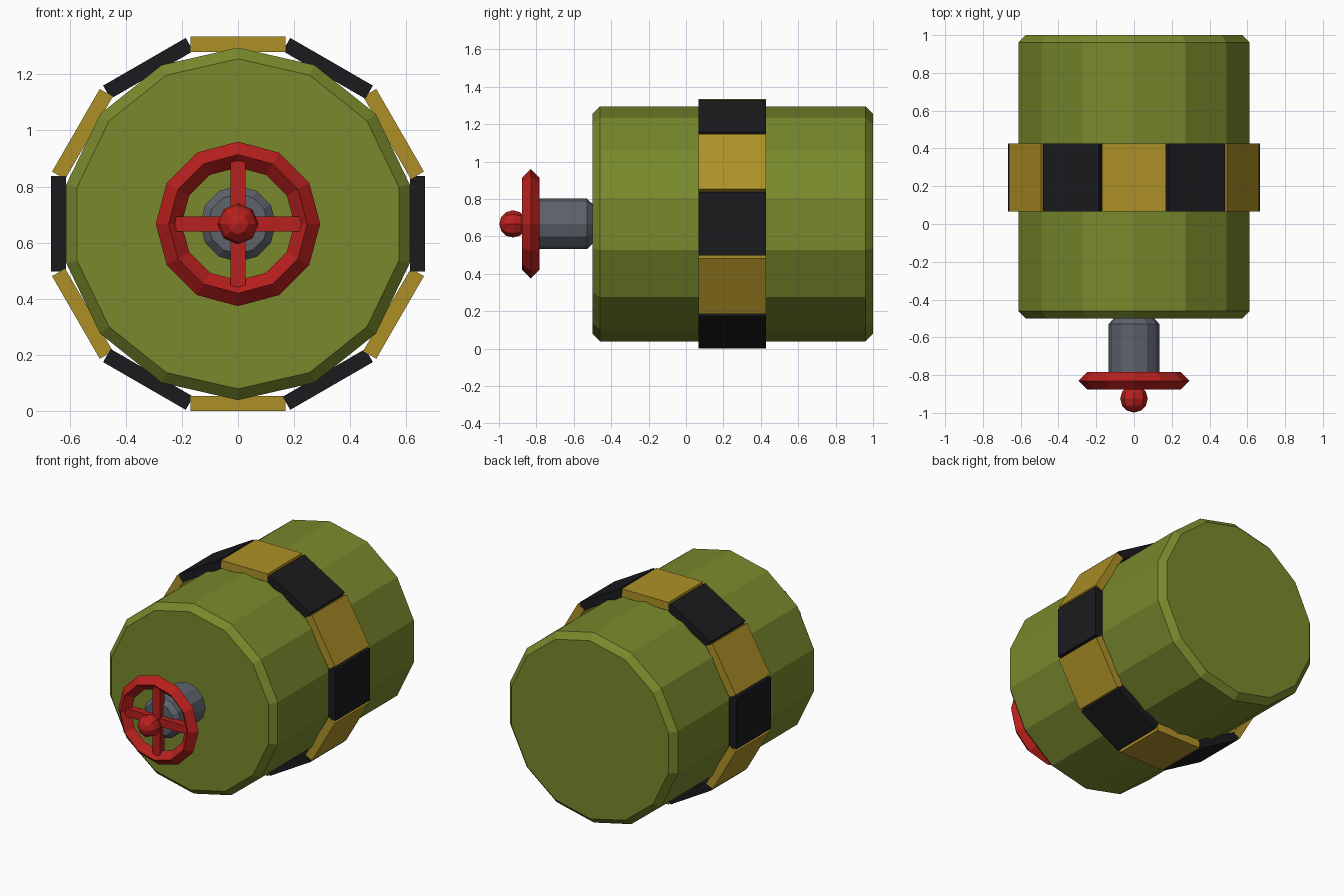
import bpy, bmesh
from math import sin, cos, pi, radians
from mathutils import Matrix, Vector

if "Cube" in bpy.data.objects:
    bpy.data.objects.remove(bpy.data.objects["Cube"])

CZ = 0.667  # height of the common axis, which runs along y


def material(name, rgb):
    m = bpy.data.materials.new(name)
    m.diffuse_color = (*rgb, 1)
    m.use_nodes = True
    m.node_tree.nodes["Principled BSDF"].inputs["Base Color"].default_value = m.diffuse_color
    return m


OLIVE = material("olive_paint", (0.19, 0.25, 0.025))
YELLOW = material("yellow_paint", (0.42, 0.28, 0.02))
BLACK = material("black_paint", (0.011, 0.011, 0.013))
RED = material("red_paint", (0.48, 0.014, 0.012))
STEEL = material("steel", (0.11, 0.125, 0.15))


def finish(name, bm, mat):
    bmesh.ops.recalc_face_normals(bm, faces=bm.faces)
    mesh = bpy.data.meshes.new(name)
    bm.to_mesh(mesh)
    bm.free()
    mesh.materials.append(mat)
    ob = bpy.data.objects.new(name, mesh)
    bpy.context.collection.objects.link(ob)
    return ob


def lathe(name, profile, sides, mat, closed=False):
    """Spin (radius, y) points around the axis; closed makes a ring, else ends are capped."""
    bm = bmesh.new()
    rings = [[bm.verts.new((r * sin(2 * pi * i / sides), y, CZ + r * cos(2 * pi * i / sides)))
              for i in range(sides)] for r, y in profile]
    pairs = list(zip(rings, rings[1:]))
    if closed:
        pairs.append((rings[-1], rings[0]))
    else:
        bm.faces.new(rings[0])
        bm.faces.new(rings[-1])
    for a, b in pairs:
        for i in range(sides):
            j = (i + 1) % sides
            bm.faces.new((a[i], a[j], b[j], b[i]))
    return finish(name, bm, mat)


def box(name, size, offset, angle, mat):
    """Box placed at an offset from the axis, then turned around the axis."""
    bm = bmesh.new()
    bmesh.ops.create_cube(bm, size=1)
    bm.transform(Matrix.Translation((0, 0, CZ)) @ Matrix.Rotation(angle, 4, 'Y')
                 @ Matrix.Translation(offset) @ Matrix.Diagonal((*size, 1)))
    return finish(name, bm, mat)


# Drum and valve stem, both chamfered at the ends
lathe("drum", [(0.588, -0.5), (0.628, -0.46), (0.628, 0.96), (0.588, 1.0)], 14, OLIVE)
lathe("valve_stem", [(0.107, -0.82), (0.135, -0.79), (0.135, -0.53), (0.107, -0.5)], 12, STEEL)

# Hazard band of alternating plates
for i in range(12):
    box(f"band_plate_{i + 1}", (0.34, 0.36, 0.054), (0, 0.247, 0.64), radians(30 * i),
        BLACK if i % 2 else YELLOW)

# Hand wheel: diamond-section rim, crossed spokes
R, r, WY = 0.247, 0.046, -0.83
lathe("wheel_rim", [(R + r, WY), (R, WY - r), (R - r, WY), (R, WY + r)], 12, RED, closed=True)
for i in range(2):
    box(f"wheel_spoke_{i + 1}", (0.5, 0.05, 0.054), (0, WY, 0), radians(90 * i), RED)

# Knob on the wheel centre, pole facing forward
bm = bmesh.new()
bmesh.ops.create_uvsphere(bm, u_segments=8, v_segments=6, radius=0.073)
bm.transform(Matrix.Translation((0, -0.925, CZ)) @ Matrix.Rotation(radians(90), 4, 'X'))
finish("wheel_knob", bm, RED)
